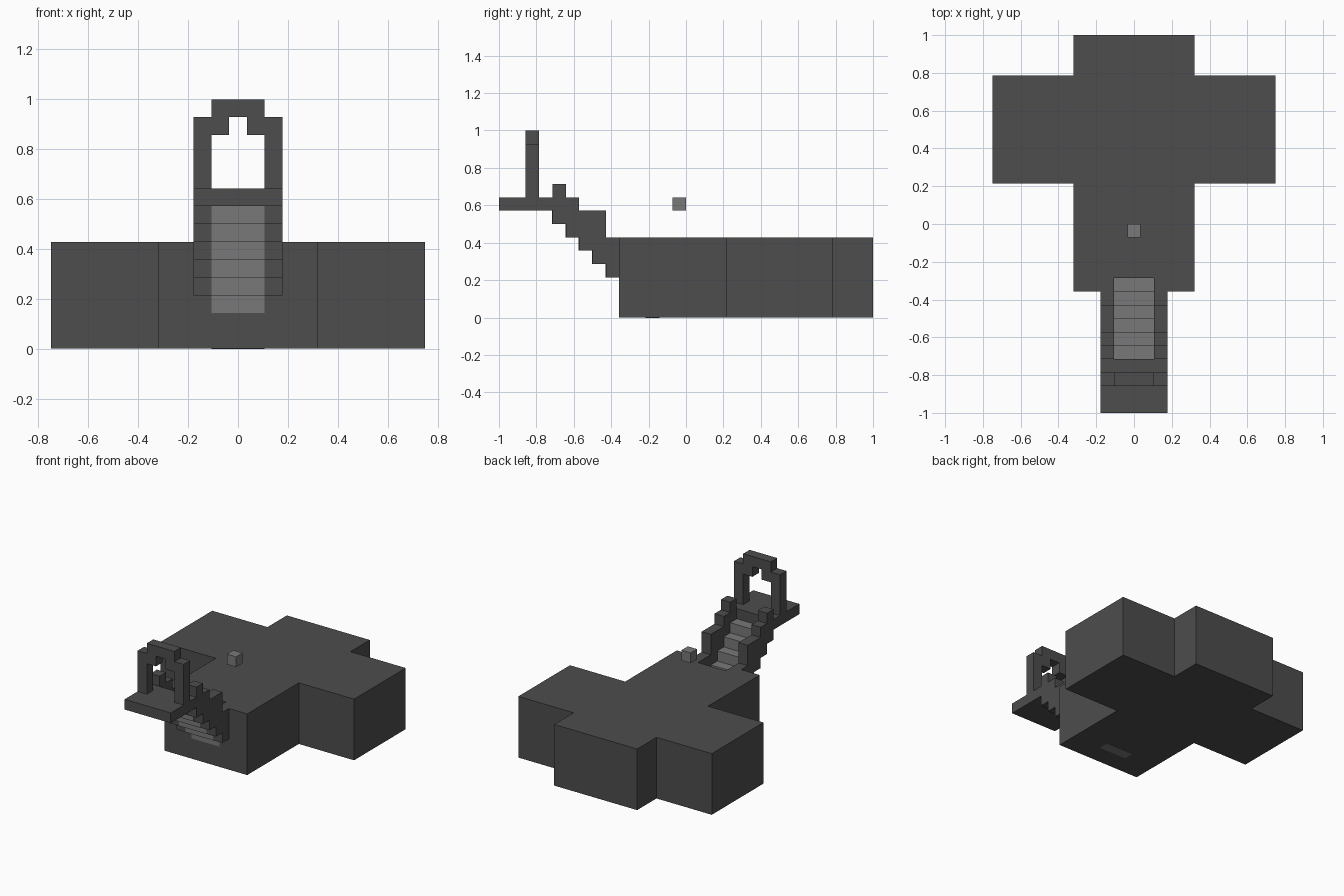
import bpy
import bmesh

U = 1 / 14  # one block

cube = bpy.data.objects.get("Cube")
if cube:
    bpy.data.objects.remove(cube, do_unlink=True)


def material(name, value):
    m = bpy.data.materials.new(name)
    m.use_nodes = True
    color = (value, value, value, 1)
    m.diffuse_color = color
    m.node_tree.nodes["Principled BSDF"].inputs["Base Color"].default_value = color
    return m


dark = material("dark_stone", 0.074)
light = material("light_stone", 0.19)


def prism(name, outline, axis, low, high, mat):
    """Extrude a closed outline along x or z, in block units."""
    bm = bmesh.new()
    place = (lambda a, b, t: (t, a, b)) if axis == "x" else (lambda a, b, t: (a, b, t))
    verts = [bm.verts.new([c * U for c in place(a, b, low)]) for a, b in outline]
    face = bm.faces.new(verts)
    grown = bmesh.ops.extrude_face_region(bm, geom=[face])["geom"]
    shift = [c * U for c in place(0, 0, high - low)]
    bmesh.ops.translate(bm, verts=[g for g in grown if isinstance(g, bmesh.types.BMVert)], vec=shift)
    bmesh.ops.recalc_face_normals(bm, faces=bm.faces)
    mesh = bpy.data.meshes.new(name)
    bm.to_mesh(mesh)
    bm.free()
    mesh.materials.append(mat)
    obj = bpy.data.objects.new(name, mesh)
    bpy.context.collection.objects.link(obj)
    return obj


def box(name, x, y, z, mat):
    corners = [(x[0], y[0]), (x[1], y[0]), (x[1], y[1]), (x[0], y[1])]
    return prism(name, corners, "z", z[0], z[1], mat)


# Hollow cross-shaped hall
half = [(4.5, -5), (4.5, 3), (10.5, 3), (10.5, 11), (4.5, 11), (4.5, 14)]
cross = half + [(-x, y) for x, y in reversed(half)]
hall = prism("hall", cross, "z", 0, 6, dark)
shell = hall.modifiers.new("walls", "SOLIDIFY")
shell.thickness = U
shell.offset = -1
shell.use_even_offset = True

# Doorway notch in the front wall and roof edge
cutter = box("doorway_cutter", (-1.5, 1.5), (-6, -4), (3, 7), dark)
cutter.hide_render = True
cut = hall.modifiers.new("doorway", "BOOLEAN")
cut.operation = "DIFFERENCE"
cut.solver = "EXACT"
cut.object = cutter
bpy.context.view_layer.update()
result = bpy.data.meshes.new_from_object(hall.evaluated_get(bpy.context.evaluated_depsgraph_get()))
hall.modifiers.clear()
hall.data = result
bpy.data.objects.remove(cutter, do_unlink=True)

# Stair treads going down into the hall, a hair proud of the wall and floor
for i in range(8):
    y, z = i - 10, 7 - i
    box(f"stair_tread_{i + 1}", (-1.5, 1.5), (y - 0.03, y + 1), (z - 0.03 * (i == 7), z + 1), light)

# Stepped side rails
tops = [10, 9, 8, 8, 6]
upper, lower = [], []
for i, top in enumerate(tops):
    y = i - 10
    upper += [(y, top), (y + 1, top)]
    lower += [(y, 7 - i), (y + 1, 7 - i)]
rail = [p for i, p in enumerate(upper) if i in (0, len(upper) - 1) or not
        (p[1] == upper[i - 1][1] == upper[i + 1][1] or p in (upper[i - 1], upper[i + 1]))]
rail += lower[::-1]
for side, x in (("left", 1.5), ("right", -2.5)):
    prism(f"{side}_stair_rail", rail, "x", x, x + 1, dark)

# Landing and gate arch
box("landing", (-2.5, 2.5), (-14, -10), (8, 9), dark)
depth = (-12, -11)
for side, s in (("left", 1), ("right", -1)):
    box(f"{side}_arch_pillar", sorted((1.5 * s, 2.5 * s)), depth, (9, 13), dark)
    box(f"{side}_arch_bracket", sorted((0.5 * s, 1.5 * s)), depth, (12, 13), dark)
box("arch_lintel", (-1.5, 1.5), depth, (13, 14), dark)

# Floating marker block
box("floating_block", (-0.5, 0.5), (-1, 0), (8, 9), light)
